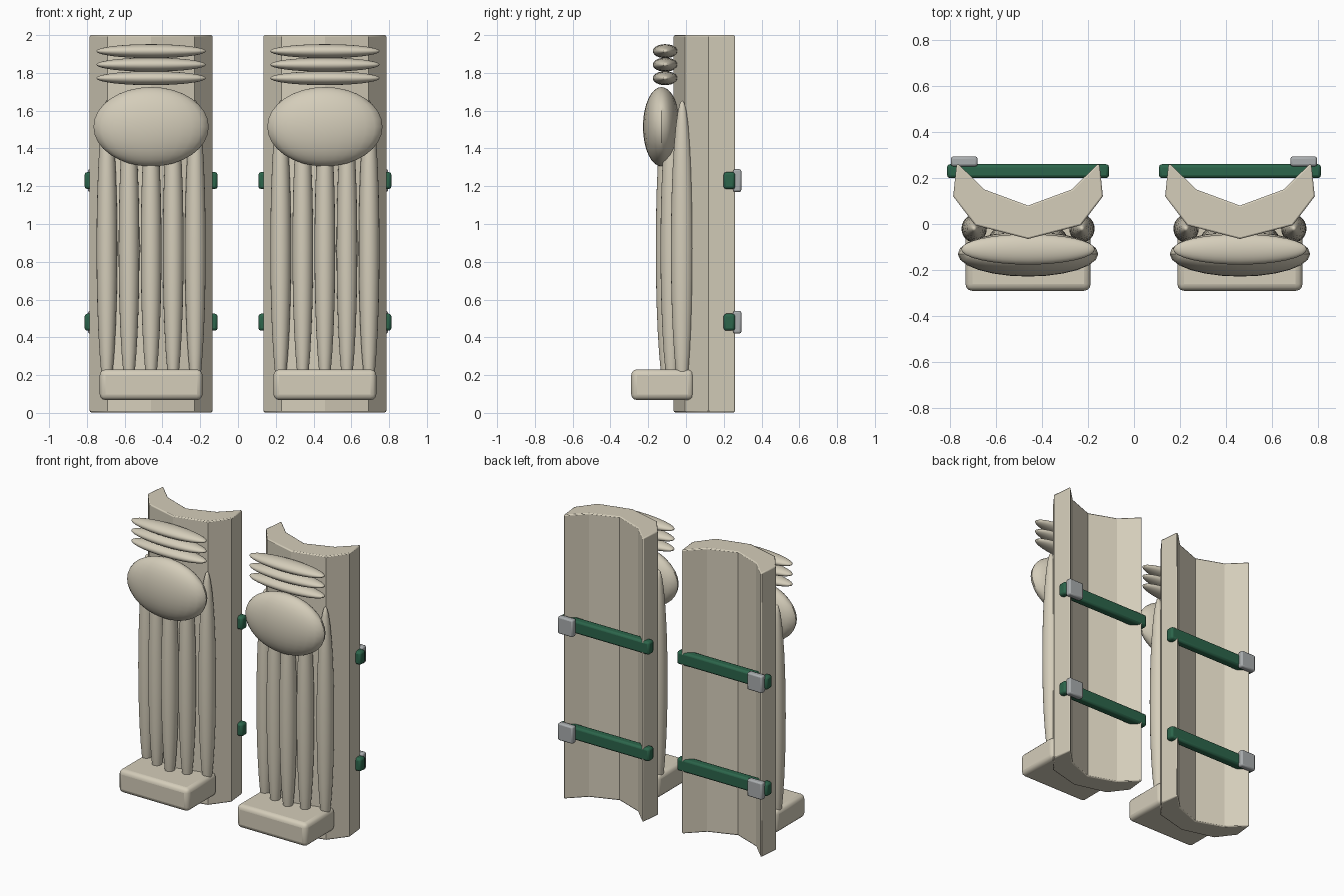
import bpy, bmesh, math
from mathutils import Matrix, Vector

if "Cube" in bpy.data.objects:
    bpy.data.objects.remove(bpy.data.objects["Cube"])


def material(name, rgb):
    m = bpy.data.materials.new(name)
    m.diffuse_color = (*rgb, 1)
    m.use_nodes = True
    m.node_tree.nodes["Principled BSDF"].inputs["Base Color"].default_value = m.diffuse_color
    return m


CREAM = material("cream canvas", (0.66, 0.61, 0.49))
GREEN = material("green strap", (0.025, 0.13, 0.07))
STEEL = material("grey buckle", (0.40, 0.42, 0.43))


def finish(name, bm, mat, bevel=0.0, segments=2):
    bmesh.ops.recalc_face_normals(bm, faces=bm.faces)
    me = bpy.data.meshes.new(name)
    bm.to_mesh(me)
    bm.free()
    me.materials.append(mat)
    ob = bpy.data.objects.new(name, me)
    bpy.context.collection.objects.link(ob)
    if bevel:
        mod = ob.modifiers.new("bevel", "BEVEL")
        mod.width = bevel
        mod.segments = segments
        mod.limit_method = 'ANGLE'
        mod.angle_limit = math.radians(40)
    bpy.ops.object.select_all(action='DESELECT')
    ob.select_set(True)
    bpy.context.view_layer.objects.active = ob
    bpy.ops.object.shade_smooth_by_angle(angle=math.radians(30 if not bevel else 22))
    return ob


def box(name, lo, hi, mat, bevel, segments=2):
    lo, hi = Vector(lo), Vector(hi)
    bm = bmesh.new()
    bmesh.ops.create_cube(bm, size=1, matrix=Matrix.Translation((lo + hi) / 2)
                          @ Matrix.Diagonal((*(hi - lo), 1)))
    return finish(name, bm, mat, bevel, segments)


def ellipsoid(name, centre, radii, mat, along_x=False):
    bm = bmesh.new()
    m = Matrix.Translation(centre) @ Matrix.Diagonal((*radii, 1))
    if along_x:
        m = m @ Matrix.Rotation(math.pi / 2, 4, 'Y')
    bmesh.ops.create_uvsphere(bm, u_segments=24, v_segments=16, radius=1, matrix=m)
    ob = finish(name, bm, mat)
    ob.data.polygons.foreach_set("use_smooth", [True] * len(ob.data.polygons))
    return ob


# faceted shell cross-section: outer half then inner half (mirrored in x)
OUTER = [(0.31, 0.262), (0.325, 0.12), (0.23, -0.005)]
INNER = [(0.19, 0.15), (0.30, 0.258)]


def shell(name, cx):
    pts = (OUTER + [(0, -0.065)] + [(-x, y) for x, y in OUTER[::-1]]
           + [(-x, y) for x, y in INNER[::-1]] + [(0, 0.08)] + INNER)
    bm = bmesh.new()
    face = bm.faces.new([bm.verts.new((cx + x, y, 0.003)) for x, y in pts])
    ext = bmesh.ops.extrude_face_region(bm, geom=[face])
    bmesh.ops.translate(bm, vec=(0, 0, 1.997),
                        verts=[g for g in ext["geom"] if isinstance(g, bmesh.types.BMVert)])
    ob = finish(name, bm, CREAM, 0.012)
    ob.modifiers["bevel"].angle_limit = math.radians(60)
    return ob


for side, s in (("left", -1), ("right", 1)):
    cx = 0.46 * s
    shell(side + "_shell", cx)
    # vertical padded bolsters
    for i, y in enumerate((-0.02, -0.075, -0.10, -0.075, -0.02)):
        ellipsoid(f"{side}_bolster_{i + 1}", (cx + (i - 2) * 0.117, y, 0.87),
                  (0.055, 0.06, 0.785), CREAM)
    # knee pad and the three rolls above it
    ellipsoid(side + "_knee_pad", (cx, -0.13, 1.515), (0.305, 0.098, 0.21), CREAM)
    for i in range(3):
        ellipsoid(f"{side}_thigh_roll_{i + 1}", (cx, -0.11, 1.772 + i * 0.0715),
                  (0.29, 0.066, 0.037), CREAM, True)
    # instep block
    box(side + "_instep", (cx - 0.272, -0.29, 0.068), (cx + 0.272, 0.04, 0.23), CREAM, 0.03, 3)
    # straps with a buckle on the outside
    for label, z in (("lower", 0.48), ("upper", 1.23)):
        box(f"{side}_{label}_strap", (cx - 0.352, 0.199, z - 0.045),
            (cx + 0.352, 0.26, z + 0.045), GREEN, 0.014)
        bx = 0.737 * s
        box(f"{side}_{label}_buckle", (bx - 0.058, 0.25, z - 0.06),
            (bx + 0.058, 0.293, z + 0.06), STEEL, 0.01)
